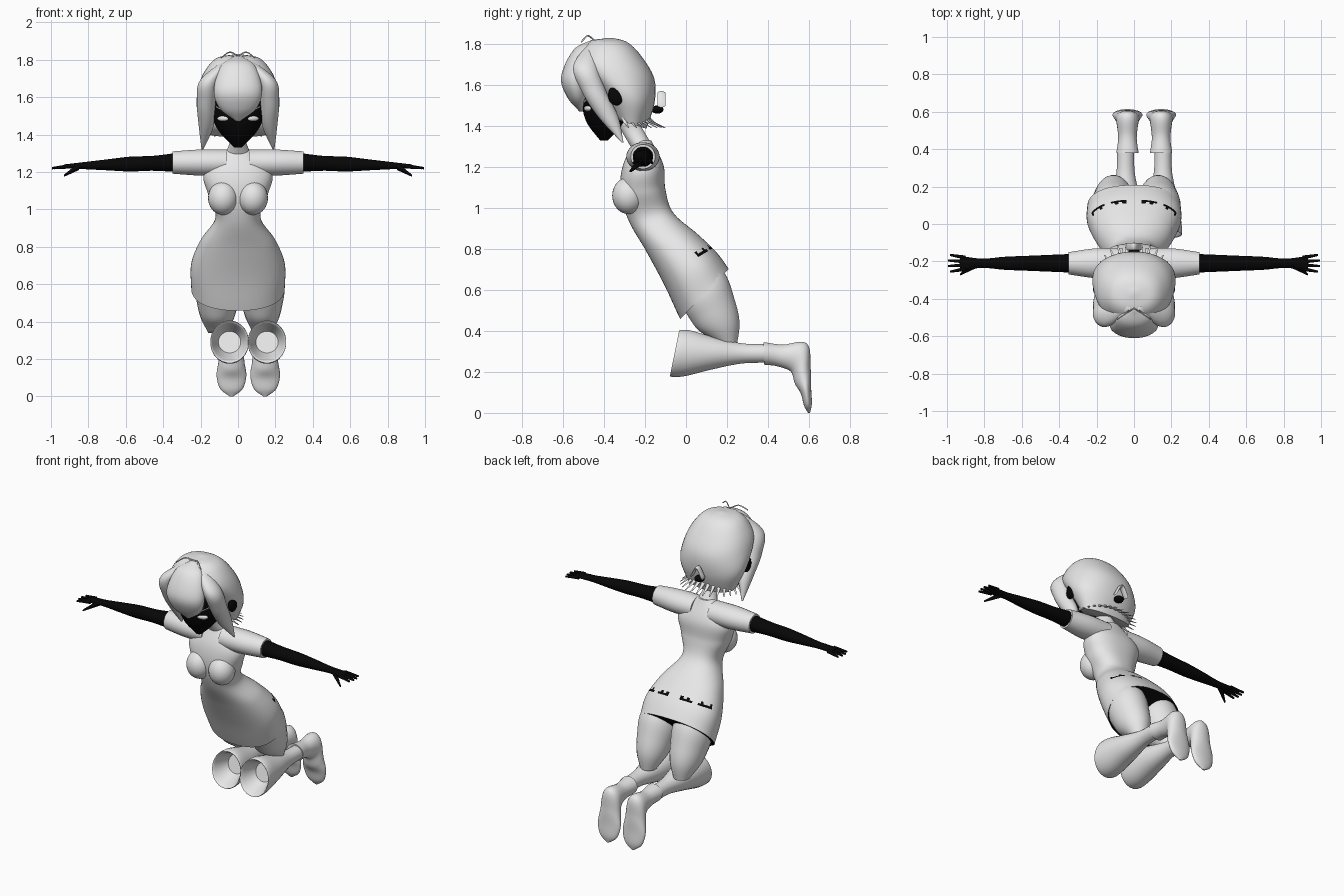
import bpy, bmesh, math
from mathutils import Vector, Matrix

cube = bpy.data.objects.get("Cube")
if cube:
    bpy.data.objects.remove(cube, do_unlink=True)

SIDES = {"left_": 1, "right_": -1}


def material(name, value):
    mat = bpy.data.materials.new(name)
    mat.use_nodes = True
    colour = (value, value, value, 1)
    mat.diffuse_color = colour
    mat.node_tree.nodes["Principled BSDF"].inputs["Base Color"].default_value = colour
    return mat


PALE = material("pale grey", .8)
BLACK = material("black", .002)


def finish(name, bm, mat, is_black=None):
    bmesh.ops.recalc_face_normals(bm, faces=bm.faces[:])
    mesh = bpy.data.meshes.new(name)
    mesh.materials.append(mat)
    if is_black:
        mesh.materials.append(BLACK)
        for face in bm.faces:
            face.material_index = int(is_black(face))
    bm.to_mesh(mesh)
    bm.free()
    obj = bpy.data.objects.new(name, mesh)
    bpy.context.collection.objects.link(obj)
    bpy.ops.object.select_all(action='DESELECT')
    obj.select_set(True)
    bpy.context.view_layer.objects.active = obj
    bpy.ops.object.shade_smooth_by_angle(angle=math.radians(50))


def keyed(keys, t):
    # Smooth curve through evenly spaced keys; a plain number stays constant
    if not isinstance(keys, tuple):
        return keys
    padded = [2 * keys[0] - keys[1], *keys, 2 * keys[-1] - keys[-2]]
    spans = len(keys) - 1
    i = min(int(t * spans), spans - 1)
    s = t * spans - i
    a, b, c, d = padded[i:i + 4]
    return b + s / 2 * (c - a + s * (2 * a - 5 * b + 4 * c - d + s * (3 * (b - c) + d - a)))


def form(name, x=0, y=0, z=0, w=.1, d=.1, tilt=0, across=(1, 0, 0), mirror=1, shift=0,
         mat=PALE, sides=24, steps=24, square=2, is_black=None):
    # Oval sections: centre x, y, z; half width w along across; half depth d, tilted up from y
    bm = bmesh.new()
    rows = []
    for step in range(steps + 1):
        t = step / steps
        centre = Vector((shift + mirror * keyed(x, t), keyed(y, t), keyed(z, t)))
        angle = keyed(tilt, t)
        u = Vector(across) * keyed(w, t)
        v = Vector((0, math.cos(angle), math.sin(angle))) * keyed(d, t)
        row = []
        for i in range(sides):
            turn = math.tau * (i + .5) / sides
            p, q = (math.copysign(abs(f(turn)) ** (2 / square), f(turn)) for f in (math.cos, math.sin))
            row.append(bm.verts.new(centre + u * p + v * q))
        rows.append(row)
    for low, high in zip(rows, rows[1:]):
        for i in range(sides):
            bm.faces.new((low[i - 1], low[i], high[i], high[i - 1]))
    bm.faces.new(rows[0])
    bm.faces.new(rows[-1])
    finish(name, bm, mat, is_black)


def pair(name, **options):
    for side, sign in SIDES.items():
        form(side + name, mirror=sign, **options)


def arm_pair(name, **options):
    # Parts that run sideways, with upright sections
    pair(name, across=(0, 1, 0), tilt=math.pi / 2, **options)


def ball(name, centre, radii, mat=PALE, turn=0):
    bm = bmesh.new()
    matrix = Matrix.Translation(centre) @ Matrix.Rotation(turn, 4, 'Z') @ Matrix.Diagonal((*radii, 1))
    bmesh.ops.create_uvsphere(bm, u_segments=28, v_segments=18, radius=1, matrix=matrix)
    finish(name, bm, mat)


def dress_black(face):
    # Dark underside, and ragged dark patches across the back of the hips
    x, y, z = face.calc_center_median()
    if len(face.verts) > 4:
        return z < 1
    x = abs(x)
    ragged = .012 + .006 * math.sin(150 * x)
    on_band = y > .05 and abs(z - .73 - .65 * y) < ragged
    return on_band and (.05 < x < .12 or x > .15)


# Torso and dress in one tapering piece
form("dress", z=(1.33, .58), y=(-.21, -.21, -.21, -.17, -.07, .02, .09),
     w=(.05, .18, .16, .12, .2, .25, .25), d=(.04, .1, .11, .11, .13, .15, .17),
     tilt=(0, .2, .8), sides=72, steps=56, square=2.3, is_black=dress_black)
form("neck", z=(1.46, 1.29), y=(-.31, -.21), w=(.04, .04, .07), d=.05, tilt=.2)

# Head and hair
form("face", z=(1.33, 1.58), y=(-.4, -.38), w=(.02, .1, .14, .14), d=(.02, .09, .12, .12), mat=BLACK)
form("hair_cap", z=(1.83, 1.81, 1.75, 1.66, 1.54, 1.41), y=(-.37, -.37, -.36, -.34, -.29, -.27),
     w=(.01, .11, .17, .21, .22, .17), d=(.01, .09, .15, .19, .14, .08),
     tilt=(0, -.3), sides=40, steps=30, square=2.2)
form("fringe", z=(1.82, 1.77, 1.64, 1.54, 1.47), y=(-.45, -.5, -.54, -.53, -.51),
     w=(.01, .09, .13, .1, .01), d=(.01, .05, .07, .05, .01))
pair("side_lock", z=(1.82, 1.32), x=(.03, .15, .17, .17, .19), y=(-.45, -.49, -.45, -.38, -.31),
     w=(.01, .05, .05, .04, .005), d=(.01, .06, .06, .05, .005))
arm_pair("hair_strand", x=(0, .09), y=(-.45, -.51), z=(1.82, 1.84, 1.81), w=.004, d=.004, sides=6, steps=8)

# Flicked hair ends around the nape
TIPS = 15
for i in range(TIPS):
    turn = math.pi * i / (TIPS - 1)
    c, s = math.cos(turn), math.sin(turn)
    form("hair_tip", x=(.15 * c, .16 * c, .2 * c), y=(.1 * s - .3, .13 * s - .3, .18 * s - .28),
         z=(1.46, 1.39), w=(.02, .003), d=(.02, .003), sides=8, steps=8)

# Small clasp behind the head
form("clasp", x=(-.04, .04), y=-.12, z=(1.5, 1.56, 1.5), w=.02, d=.01,
     across=(0, 1, 0), tilt=math.pi / 2, sides=10, steps=12)
ball("clasp_core", (0, -.14, 1.48), (.03, .03, .02), BLACK)

# Facial features, ears and chest
for side, sign in SIDES.items():
    ball(side + "eye", (.08 * sign, -.48, 1.485), (.034, .012, .014), turn=.4 * sign)
    ball(side + "ear", (.2 * sign, -.34, 1.55), (.02, .04, .05), BLACK)
    ball(side + "chest", (.08 * sign, -.28, 1.06), (.08, .08, .09))
arm_pair("brow", x=(.03, .12), y=(-.5, -.49, -.45), z=(1.5, 1.55), w=.005, d=.004, sides=8, steps=8)

# Sleeves, long gloves and hands
arm_pair("sleeve", x=(.06, .35), y=-.21, z=1.25, w=(.08, .08, .06), d=(.07, .07, .06))
arm_pair("glove", x=(.34, .93), y=-.21, z=(1.25, 1.23), mat=BLACK,
         w=(.05, .045, .04, .035, .025, .04), d=(.05, .04, .04, .03, .02, .01))
for finger in range(4):
    spread = finger - 1.5
    arm_pair("finger", x=(.9, 1 - .01 * abs(spread)), y=(.02 * spread - .21, .03 * spread - .21),
             z=(1.23, 1.22), w=(.012, .006), d=(.012, .006), mat=BLACK, sides=10, steps=6)
arm_pair("thumb", x=(.85, .93), y=(-.22, -.27), z=(1.23, 1.18), w=(.02, .006), d=(.02, .006),
         mat=BLACK, sides=10, steps=6)

# Thighs, then hollow-ended lower legs and upright shoes set a little to one side
pair("thigh", x=.12, shift=.01, y=(.06, .2), z=(.67, .34),
     w=(.1, .12, .11, .09, .05), d=(.11, .13, .12, .1, .05), tilt=(.7, .5, 0))
pair("lower_leg", x=.1, shift=.055, y=(.05, -.055, 0, .13, .27, .4), z=.29,
     w=(.06, .1, .1, .08, .05, .045), d=(.06, .11, .115, .08, .05, .045), tilt=(1.3, 1.6), steps=30)
pair("shoe", x=.09, shift=.055, y=(.38, .46, .55, .57, .585, .595, .6),
     z=(.29, .28, .27, .18, .11, .04, 0), w=(.06, .05, .06, .07, .08, .06, .01),
     d=(.055, .055, .08, .055, .03, .02, .005), tilt=(1.6, 0), steps=36)
